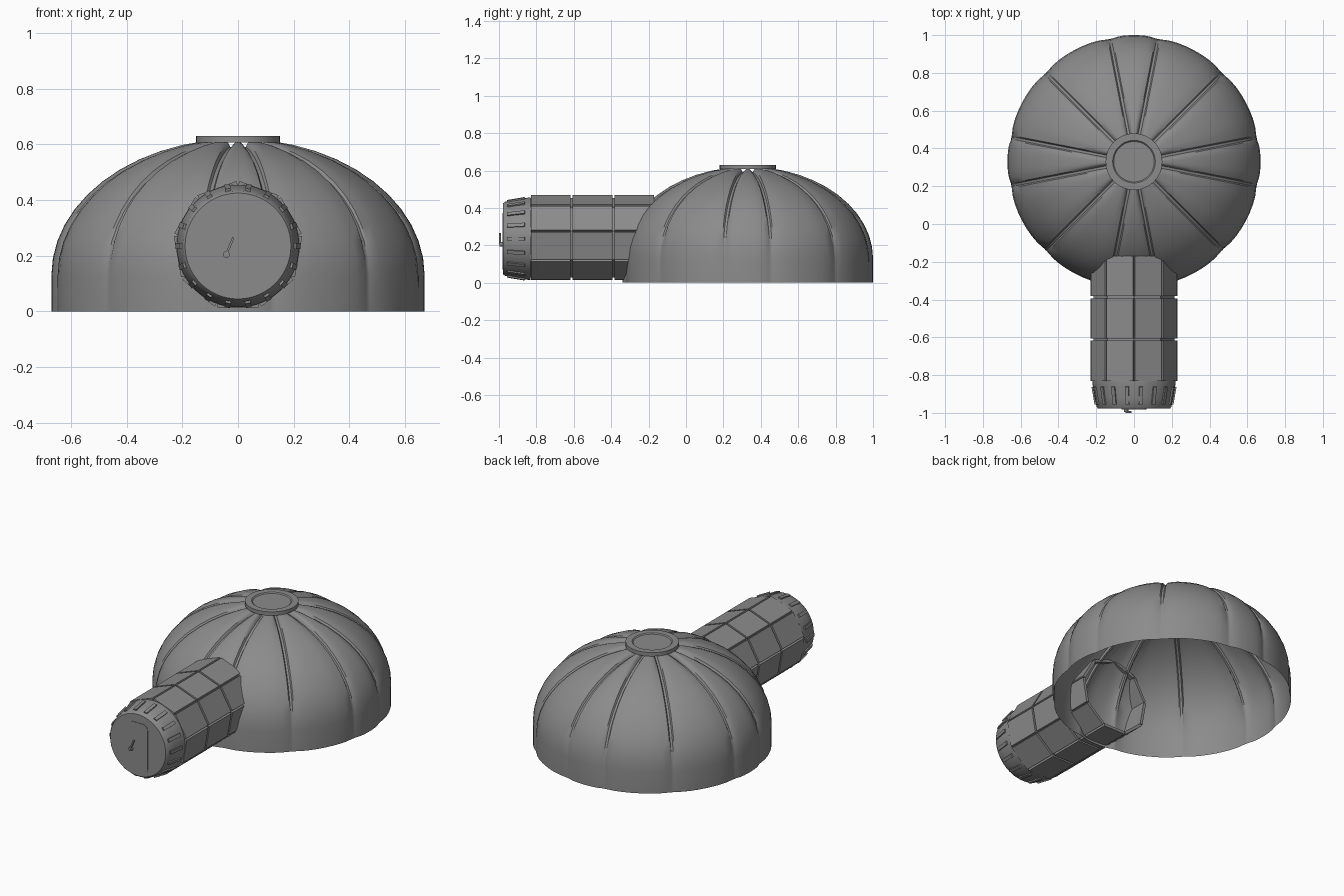
import bpy, bmesh
from math import sin, cos, pi, radians, sqrt, atan2
from mathutils import Matrix, Vector

if "Cube" in bpy.data.objects:
    bpy.data.objects.remove(bpy.data.objects["Cube"])

GREY = (0.26, 0.26, 0.26, 1)
mat = bpy.data.materials.new("mid grey")
mat.use_nodes = True
mat.diffuse_color = GREY
mat.node_tree.nodes["Principled BSDF"].inputs["Base Color"].default_value = GREY

DOME_Y = 0.33      # dome centre
AXIS_Z = 0.235     # tunnel axis height


def finish(name, bm, tunnel=False, loc=(0, 0, 0), smooth=None):
    """Make an object; tunnel parts are built with local z pointing to -y."""
    me = bpy.data.meshes.new(name)
    bm.to_mesh(me)
    bm.free()
    me.materials.append(mat)
    if smooth:
        me.shade_smooth()
        me.set_sharp_from_angle(angle=radians(smooth))
    ob = bpy.data.objects.new(name, me)
    bpy.context.scene.collection.objects.link(ob)
    ob.location = loc
    if tunnel:
        ob.location = (0, 0, AXIS_Z)
        ob.rotation_euler = (pi / 2, 0, 0)
    return ob


def skin(bm, rings, cap_start=False, cap_end=False):
    """Join closed rings of points with quads."""
    vs = [[bm.verts.new(p) for p in ring] for ring in rings]
    n = len(vs[0])
    for a, b in zip(vs, vs[1:]):
        for j in range(n):
            k = (j + 1) % n
            bm.faces.new((a[j], a[k], b[k], b[j]))
    if cap_start:
        bm.faces.new(vs[0][::-1])
    if cap_end:
        bm.faces.new(vs[-1])


def lathe(profile, n, start=0.0):
    return [[(r * cos(start + 2 * pi * i / n), r * sin(start + 2 * pi * i / n), z)
             for i in range(n)] for r, z in profile]


def box(bm, matrix, size):
    bmesh.ops.create_cube(bm, size=1, matrix=matrix @ Matrix.Diagonal((*size, 1)))


# Dome: twelve padded panels separated by seams
STRAIGHT, RISE, RADIUS = 0.13, 0.49, 0.67
profile = [(RADIUS, 0)] + [(RADIUS * cos(t), STRAIGHT + RISE * sin(t))
                           for t in [radians(80) * i / 11 for i in range(12)]]
seams = sorted(radians(q + s) for q in (0, 90, 180, 270) for s in (11, 45, 79))
rings = []
for r, z in profile:
    ring = []
    half = 0.013 / r
    up = z / (STRAIGHT + RISE)
    out = Vector((r / RADIUS ** 2, max(z - STRAIGHT, 0) / RISE ** 2)).normalized()
    for i, a in enumerate(seams):
        b = seams[(i + 1) % 12] + (2 * pi if i == 11 else 0)
        # seam centre and its two steps, then the padded panel
        cols = [(a, 0.008 + 0.014 * up), (a + half * 0.5, 0.008 + 0.014 * up)]
        for k in range(9):
            t = k / 8
            cols.append((a + half + (b - a - 2 * half) * t, 0.008 * abs(2 * t - 1) ** 4))
        cols.append((b - half * 0.5, 0.008 + 0.014 * up))
        for ang, d in cols:
            rr = r - d * out.x
            ring.append((rr * cos(ang), rr * sin(ang), z - d * out.y if z else 0))
    rings.append(ring)
bm = bmesh.new()
skin(bm, rings)
finish("dome_shell", bm, loc=(0, DOME_Y, 0), smooth=35)

# Roof cap with a shallow recessed disc
bm = bmesh.new()
skin(bm, lathe([(0.15, 0.607), (0.15, 0.63), (0.113, 0.63), (0.107, 0.624)], 48), True, True)
finish("roof_cap", bm, loc=(0, DOME_Y, 0), smooth=30)

# Tunnel hull, open towards the dome
SIDES, BACK, FRONT = 9, 0.17, 0.83
bm = bmesh.new()
skin(bm, lathe([(0.219, BACK), (0.219, FRONT + 0.01)], SIDES, pi / 2))
finish("tunnel_hull", bm, tunnel=True)

# Tunnel plates: three rows around nine sides
bm = bmesh.new()
OUTER, THICK = 0.235, 0.017
apothem = OUTER * cos(pi / SIDES)
width = 2 * OUTER * sin(pi / SIDES) - 0.012
pitch = (FRONT - BACK + 0.012) / 3
for row in range(3):
    for i in range(SIDES):
        turn = Matrix.Rotation(2 * pi * (i + 0.5) / SIDES, 4, 'Z')
        mid = BACK + pitch * row + (pitch - 0.012) / 2
        box(bm, turn @ Matrix.Translation((0, apothem - THICK / 2, mid)),
            (width, THICK, pitch - 0.012))
finish("tunnel_plates", bm, tunnel=True)

# Tapered nose with a flat front
bm = bmesh.new()
nose = [(0.2, 0.832), (0.22, 0.832), (0.22, 0.845), (0.208, 0.92), (0.198, 0.968), (0.19, 0.978)]
skin(bm, lathe(nose, 54), False, True)
finish("tunnel_nose", bm, tunnel=True, smooth=35)

# Ribs around the nose
bm = bmesh.new()
slope = atan2(0.02, 0.115)
for i in range(18):
    turn = Matrix.Rotation(2 * pi * (i + 0.5) / 18, 4, 'Z')
    tilt = Matrix.Rotation(slope, 4, 'X')
    box(bm, turn @ Matrix.Translation((0, 0.208, 0.908)) @ tilt, (0.02, 0.018, 0.095))
finish("nose_ribs", bm, tunnel=True)

# Door panel: thin rounded plate
bm = bmesh.new()
outline = []
for i, (sx, sy) in enumerate([(1, 1), (-1, 1), (-1, -1), (1, -1)]):
    for k in range(7):
        a = pi / 2 * (i + k / 6)
        outline.append((sx * 0.037 + 0.03 * cos(a), sy * 0.122 + 0.03 * sin(a) - 0.013))
skin(bm, [[(x, y, z) for x, y in outline] for z in (0.976, 0.981)], True, True)
finish("door_panel", bm, tunnel=True)

# Door handle: pivot and slanted lever
bm = bmesh.new()
pivot = Vector((-0.042, -0.03, 0))
tip = Vector((-0.017, 0.03, 0))
skin(bm, [[(x + pivot.x, y + pivot.y, z) for x, y, z in ring]
          for ring in lathe([(0.012, 0.976), (0.012, 0.996)], 16)], True, True)
span = tip - pivot
lean = Matrix.Rotation(atan2(span.y, span.x), 4, 'Z')
box(bm, Matrix.Translation((pivot + tip) / 2 + Vector((0, 0, 0.995))) @ lean,
    (span.length, 0.008, 0.01))
finish("door_handle", bm, tunnel=True)
